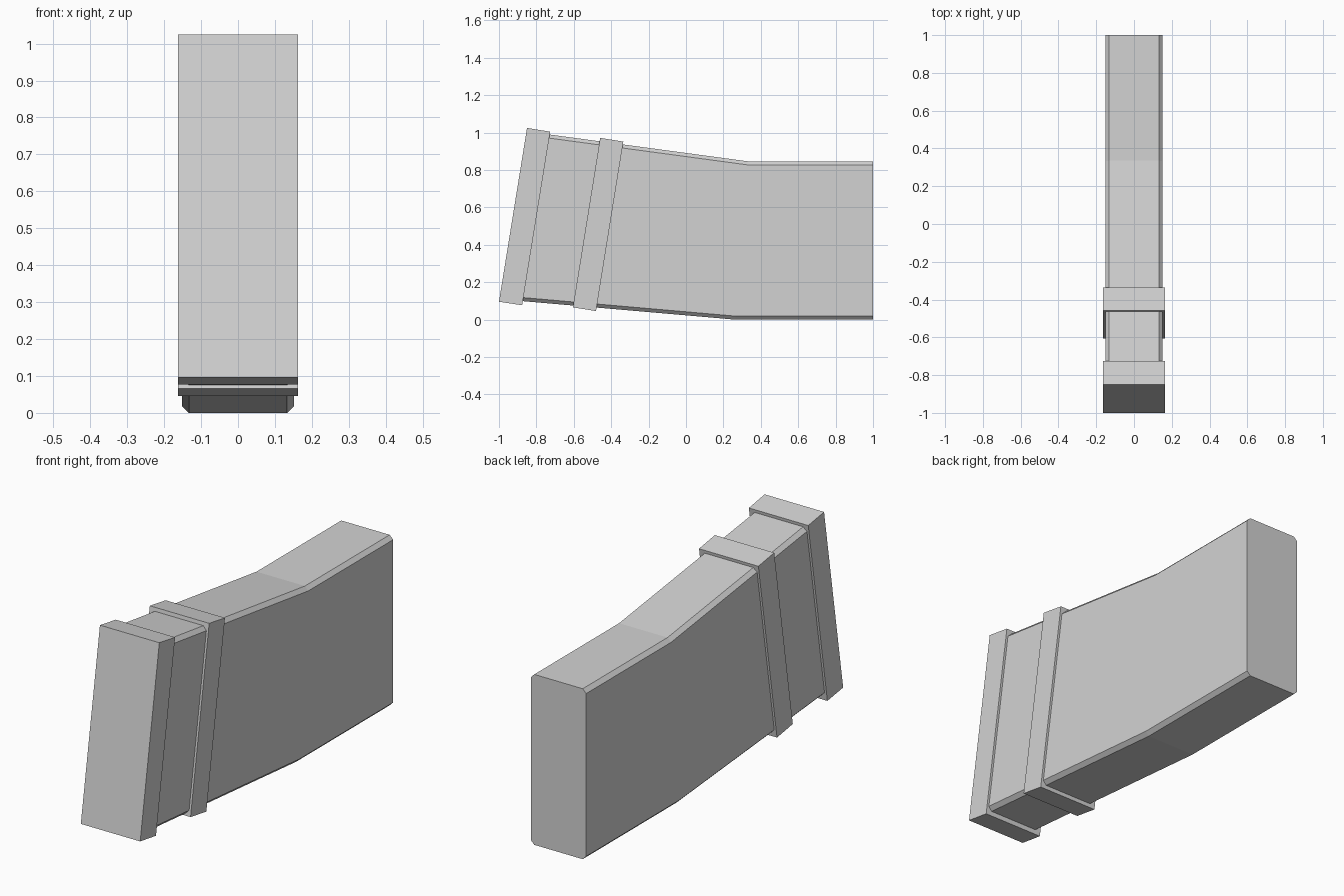
import bpy, bmesh

if "Cube" in bpy.data.objects:
    bpy.data.objects.remove(bpy.data.objects["Cube"])

grey = bpy.data.materials.new("light_grey")
grey.diffuse_color = (0.65, 0.65, 0.65, 1)
grey.use_nodes = True
grey.node_tree.nodes["Principled BSDF"].inputs["Base Color"].default_value = grey.diffuse_color


def loft(name, rings):
    """Skin closed cross-sections in order and cap both ends."""
    bm = bmesh.new()
    loops = [[bm.verts.new(p) for p in ring] for ring in rings]
    n = len(loops[0])
    for a, b in zip(loops, loops[1:]):
        for i in range(n):
            j = (i + 1) % n
            bm.faces.new((a[i], a[j], b[j], b[i]))
    bm.faces.new(loops[0])
    bm.faces.new(loops[-1])
    bmesh.ops.recalc_face_normals(bm, faces=bm.faces)
    mesh = bpy.data.meshes.new(name)
    bm.to_mesh(mesh)
    bm.free()
    mesh.materials.append(grey)
    obj = bpy.data.objects.new(name, mesh)
    bpy.context.collection.objects.link(obj)
    return obj


def section(bottom, top, half, chamfer_x=0.0, chamfer_z=0.0):
    """Rectangle between a bottom and a top (y, z) point, with cut corners."""
    (yb, zb), (yt, zt) = bottom, top
    if not chamfer_x:
        return [(-half, yb, zb), (half, yb, zb), (half, yt, zt), (-half, yt, zt)]
    t = chamfer_z / (zt - zb)
    dy, dz = (yt - yb) * t, (zt - zb) * t
    right = [(half - chamfer_x, yb, zb), (half, yb + dy, zb + dz),
             (half, yt - dy, zt - dz), (half - chamfer_x, yt, zt)]
    return right + [(-x, y, z) for x, y, z in reversed(right)]


# Bent body with chamfered long edges
stations = [((-0.93, 0.104), (-0.79, 0.998)),
            ((0.265, 0.0), (0.335, 0.846)),
            ((1.0, 0.0), (1.0, 0.846))]
loft("body", [section(b, t, 0.152, 0.019, 0.019) for b, t in stations])

# Tilted end plate and raised band
loft("end_plate", [section((-1.0, 0.096), (-0.85, 1.025), 0.163),
                   section((-0.876, 0.077), (-0.726, 1.005), 0.163)])
loft("raised_band", [section((-0.605, 0.066), (-0.459, 0.972), 0.163),
                     section((-0.481, 0.046), (-0.335, 0.952), 0.163)])
